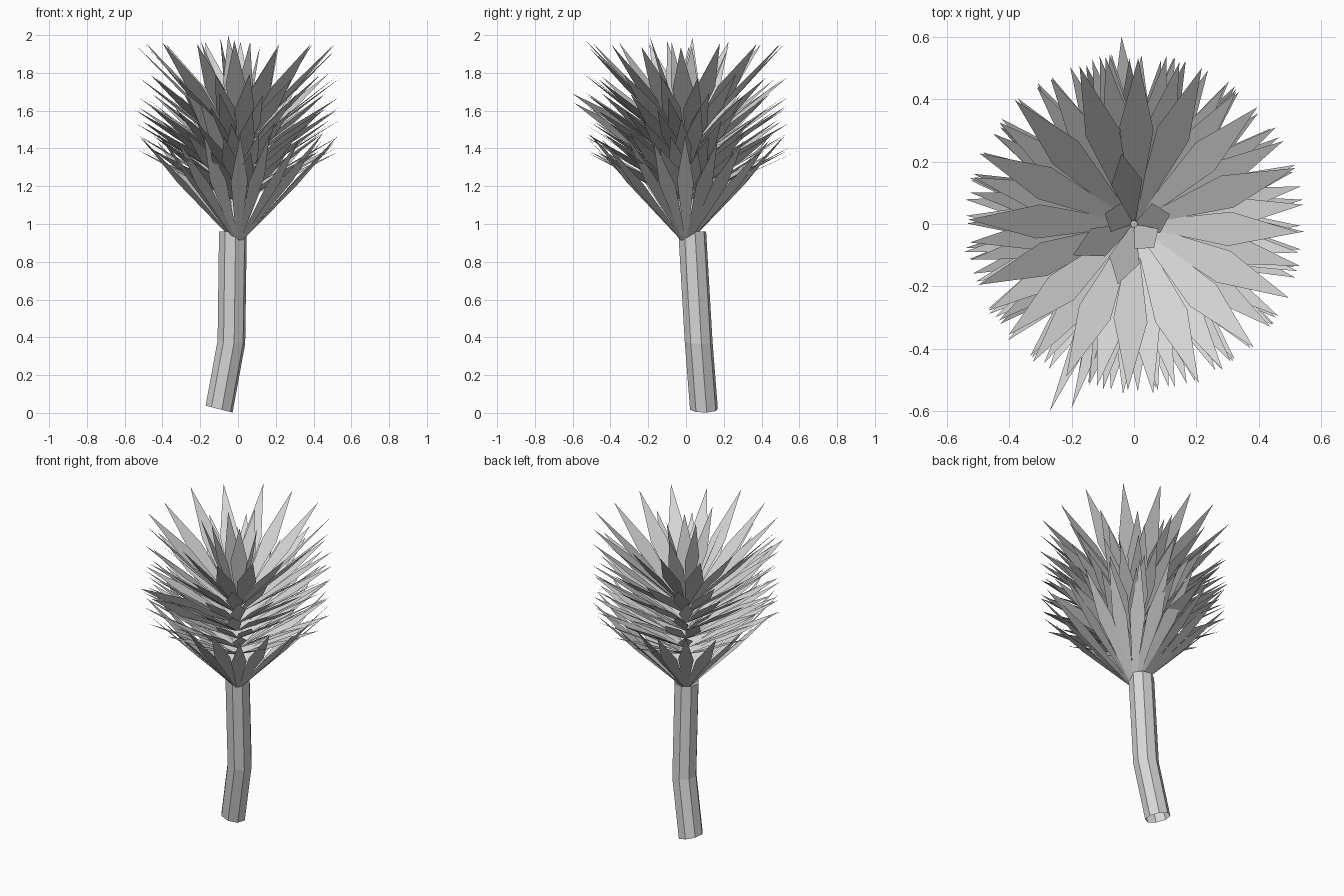
import bpy, bmesh, math, random
from mathutils import Vector, Matrix

random.seed(7)
old = bpy.data.objects.get("Cube")
if old:
    bpy.data.objects.remove(old, do_unlink=True)

grey = bpy.data.materials.new("plain_grey")
grey.use_nodes = True
grey.diffuse_color = (0.68, 0.68, 0.68, 1)
grey.node_tree.nodes["Principled BSDF"].inputs["Base Color"].default_value = (0.68, 0.68, 0.68, 1)


def finish(bm, name):
    mesh = bpy.data.meshes.new(name)
    bm.to_mesh(mesh)
    bm.free()
    mesh.materials.append(grey)
    obj = bpy.data.objects.new(name, mesh)
    bpy.context.collection.objects.link(obj)
    return obj


def add_leaf(bm, angle, base_z, reach, rise, width, twist=0.0):
    """Flat pointed blade with a slim root and wide middle."""
    root, tip = Vector((0.01, 0, 0)), Vector((reach, 0, rise))
    mid = root.lerp(tip, 0.57)
    turn = Matrix.Rotation(angle, 4, 'Z')
    side = Matrix.Rotation(twist, 4, tip.normalized()) @ Vector((0, width / 2, 0))
    outline = [root - side * 0.15, mid - side, tip, mid + side, root + side * 0.15]
    bm.faces.new([bm.verts.new(turn @ p + Vector((0, 0, base_z))) for p in outline])


# Bent eight-sided open trunk: centre and sideways lean of each ring
bm = bmesh.new()
rings = []
for x, y, z, tilt in ((-0.1, 0.095, 0.02, 0.25), (-0.035, 0.067, 0.375, 0.12), (-0.027, 0.033, 0.96, 0)):
    lean = Matrix.Rotation(tilt, 4, 'Y')
    rings.append([bm.verts.new(lean @ Vector((0.075 * math.cos(a), 0.075 * math.sin(a), 0)) + Vector((x, y, z)))
                  for a in (math.tau * (i + 0.25) / 8 for i in range(8))])
for low, high in zip(rings, rings[1:]):
    for i in range(8):
        j = (i + 1) % 8
        bm.faces.new((low[i], low[j], high[j], high[i]))
finish(bm, "trunk")

# Whorls of leaves: count, root height, rise, leaf width, phase in degrees
whorls = [(20, 0.90, 0.56, 0.09, 0), (16, 1.12, 0.27, 0.09, 8), (16, 1.16, 0.31, 0.09, 13),
          (16, 1.22, 0.32, 0.09, -2), (16, 1.27, 0.34, 0.09, 8), (16, 1.32, 0.36, 0.09, 13),
          (16, 1.38, 0.40, 0.10, 8), (16, 1.42, 0.53, 0.11, -2)]
for n, (count, base, rise, width, phase) in enumerate(whorls):
    bm = bmesh.new()
    for i in range(count):
        angle = math.tau * i / count + math.radians(phase) + random.uniform(-0.03, 0.03)
        add_leaf(bm, angle, base, 0.54 * random.uniform(0.98, 1.02),
                 rise * random.uniform(0.96, 1.05), width, random.uniform(-0.25, 0.25))
    finish(bm, f"leaf_whorl_{n + 1}")

# Steep upright leaves in the heart of the crown
bm = bmesh.new()
for degrees, reach in ((100, 0.23), (207, 0.22), (255, 0.2), (15, 0.12), (160, 0.1), (310, 0.1)):
    add_leaf(bm, math.radians(degrees), 1.43, reach, random.uniform(0.5, 0.57), 0.1)
finish(bm, "heart_leaves")

# Longer leaves reaching out at the front and back
bm = bmesh.new()
for x, y, z, rise, twist in ((-0.27, -0.6, 1.32, 0.37, 0.9), (-0.2, -0.59, 1.27, 0.37, 0.9), (-0.04, 0.6, 1.12, 0.27, 0)):
    add_leaf(bm, math.atan2(y, x), z, math.hypot(x, y), rise, 0.1, twist)
finish(bm, "long_leaves")
